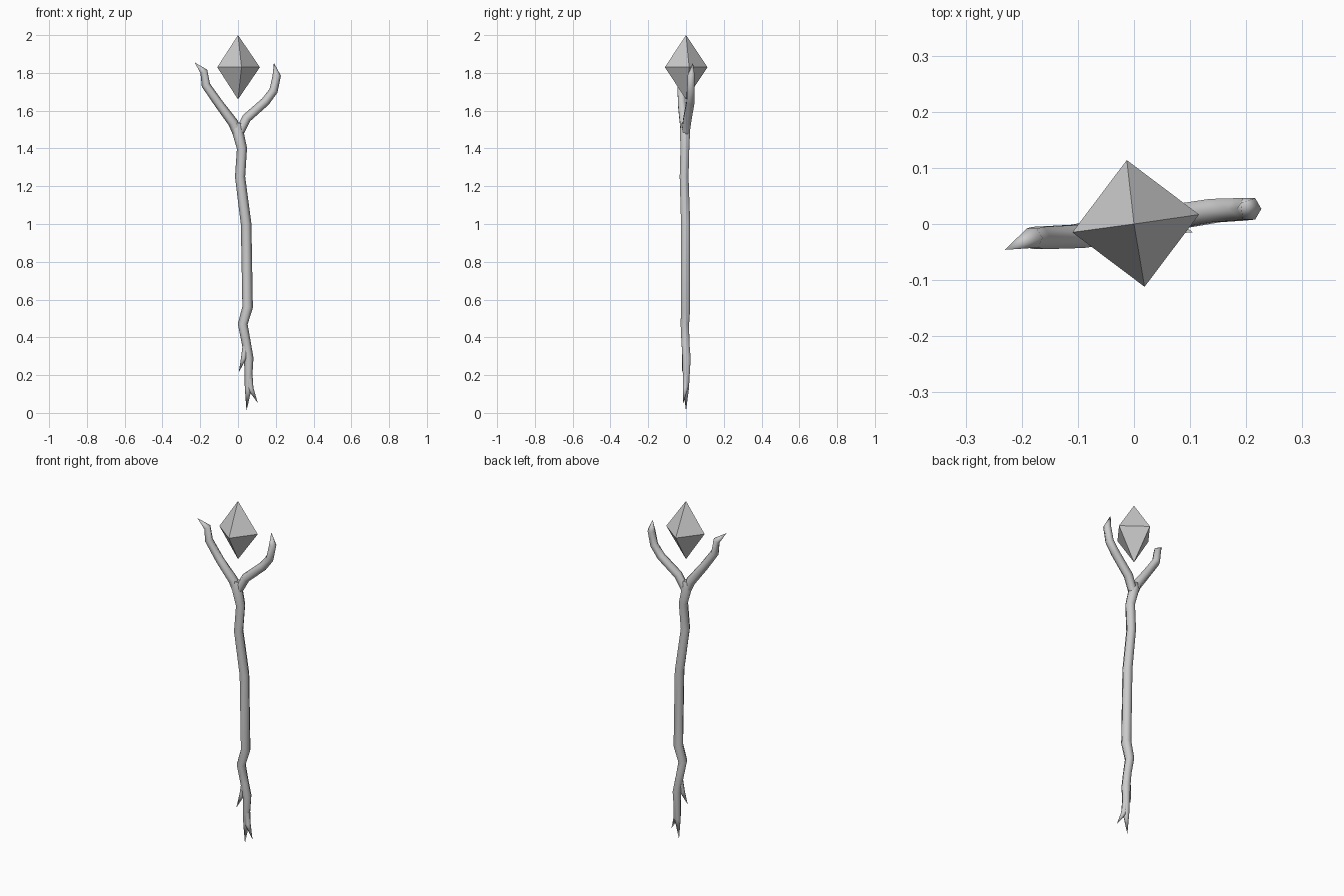
import bpy, bmesh, math
from mathutils import Vector

if "Cube" in bpy.data.objects:
    bpy.data.objects.remove(bpy.data.objects["Cube"])


def finish(name, bm):
    bmesh.ops.recalc_face_normals(bm, faces=bm.faces)
    mesh = bpy.data.meshes.new(name)
    bm.to_mesh(mesh)
    bm.free()
    obj = bpy.data.objects.new(name, mesh)
    bpy.context.collection.objects.link(obj)
    return obj


def limb(name, path, sides=6):
    """Tapered smooth tube along (x, y, z, radius) points; radius 0 makes a point."""
    bm = bmesh.new()
    pts = [Vector(p[:3]) for p in path]
    rings = []
    for i, p in enumerate(pts):
        a = (p - pts[i - 1]).normalized() if i else Vector()
        b = (pts[i + 1] - p).normalized() if i < len(pts) - 1 else Vector()
        t = (a + b).normalized()
        u = (Vector((0, 1, 0)) - t * t.y).normalized()
        v = t.cross(u)
        r = path[i][3]
        if r == 0:
            rings.append([bm.verts.new(p)] * sides)
            continue
        angles = [2 * math.pi * (k + 0.5) / sides for k in range(sides)]
        rings.append([bm.verts.new(p + r * (u * math.cos(w) + v * math.sin(w)))
                      for w in angles])
    for r0, r1 in zip(rings, rings[1:]):
        for k in range(sides):
            n = (k + 1) % sides
            corners = [r0[k], r0[n], r1[n], r1[k]]
            bm.faces.new(list(dict.fromkeys(corners)))
    for ring in (rings[0], rings[-1]):
        if ring[0] is not ring[1]:
            bm.faces.new(ring)
    for f in bm.faces:
        f.smooth = len(f.verts) < 5
    return finish(name, bm)


# Crooked shaft, ending in the long root point at the bottom
limb("shaft", [
    (0.045, 0, 0.01, 0), (0.054, 0, 0.13, 0.018), (0.057, 0.003, 0.29, 0.025),
    (0.044, -0.003, 0.37, 0.024), (0.025, -0.006, 0.47, 0.026),
    (0.051, -0.002, 0.56, 0.028), (0.043, -0.002, 1.0, 0.028),
    (0.011, -0.01, 1.25, 0.027), (0.021, -0.006, 1.4, 0.027),
    (-0.004, -0.005, 1.5, 0.031), (-0.002, -0.004, 1.535, 0.022)])

# Small root spurs
limb("right_root", [(0.058, 0, 0.2, 0.019), (0.066, -0.003, 0.13, 0.016),
                    (0.105, -0.015, 0.052, 0)])
limb("left_root", [(0.045, -0.003, 0.38, 0.018), (0.03, -0.01, 0.29, 0.014),
                   (0.004, -0.022, 0.215, 0)])

# Forked arms cradling the crystal
limb("left_arm", [
    (0.0, -0.005, 1.47, 0.024), (-0.025, -0.009, 1.535, 0.027),
    (-0.1, -0.022, 1.635, 0.024), (-0.17, -0.025, 1.735, 0.023),
    (-0.181, -0.025, 1.808, 0.02), (-0.23, -0.046, 1.856, 0)])
limb("right_arm", [
    (0.0, -0.004, 1.47, 0.024), (0.045, 0.008, 1.56, 0.025),
    (0.145, 0.024, 1.648, 0.024), (0.188, 0.026, 1.705, 0.023),
    (0.205, 0.027, 1.785, 0.022), (0.19, 0.037, 1.853, 0)])

# Floating octahedral crystal
bm = bmesh.new()
top, bottom = bm.verts.new((0, 0, 2.0)), bm.verts.new((0, 0, 1.66))
girdle = []
for k in range(4):
    w = math.radians(8 + 90 * k)
    girdle.append(bm.verts.new((0.003 + 0.114 * math.cos(w), 0.001 + 0.114 * math.sin(w), 1.83)))
for k in range(4):
    a, b = girdle[k], girdle[(k + 1) % 4]
    bm.faces.new((a, b, top))
    bm.faces.new((b, a, bottom))
finish("crystal", bm)
